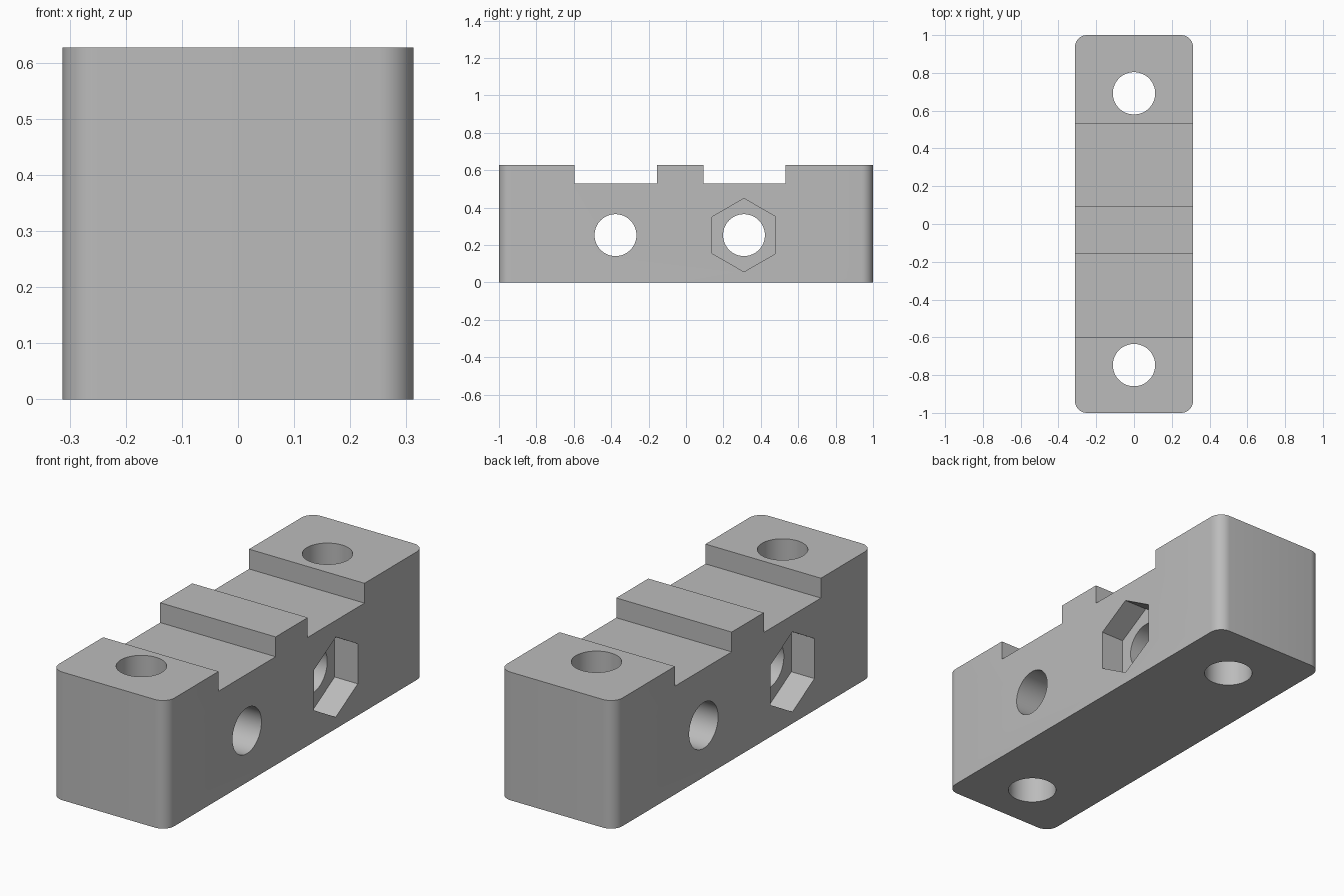
import bpy
import math
from mathutils import Matrix, Vector

if "Cube" in bpy.data.objects:
    bpy.data.objects.remove(bpy.data.objects["Cube"])

WIDTH, LENGTH, HEIGHT = 0.625, 2.0, 0.627
CORNER = 0.0625
GROOVE_FLOOR = 0.53
GROOVES = [(-0.597, -0.155), (0.093, 0.532)]
BORE = 0.112
BORE_Z = 0.253
HEX_RADIUS, HEX_DEPTH = 0.196, 0.125

grey = bpy.data.materials.new("plain_grey")
grey.use_nodes = True
grey.diffuse_color = (0.5, 0.5, 0.5, 1)
grey.node_tree.nodes["Principled BSDF"].inputs["Base Color"].default_value = (0.5, 0.5, 0.5, 1)


def box(name, size, centre):
    bpy.ops.mesh.primitive_cube_add(size=1, location=centre)
    ob = bpy.context.object
    ob.name = name
    ob.data.transform(Matrix.Diagonal(Vector((*size, 1))))
    ob.data.materials.append(grey)
    return ob


def prism(name, sides, radius, depth, centre, axis):
    """Cylinder or hexagon along x or z; a hexagon along x has points up and down."""
    bpy.ops.mesh.primitive_cylinder_add(vertices=sides, radius=radius, depth=depth, location=centre)
    ob = bpy.context.object
    ob.name = name
    if axis == "x":
        ob.data.transform(Matrix.Rotation(math.pi / 2, 4, "Z"))
        ob.data.transform(Matrix.Rotation(math.pi / 2, 4, "Y"))
    ob.data.materials.append(grey)
    return ob


# Block with rounded upright edges
block = box("clamp_block", (WIDTH, LENGTH, HEIGHT), (0, 0, HEIGHT / 2))
weights = block.data.attributes.new("bevel_weight_edge", "FLOAT", "EDGE")
for edge in block.data.edges:
    a, b = (block.data.vertices[i].co for i in edge.vertices)
    weights.data[edge.index].value = 1.0 if abs(a.z - b.z) > 0.1 else 0.0
rounding = block.modifiers.new("rounded_corners", "BEVEL")
rounding.limit_method = "WEIGHT"
rounding.width = CORNER
rounding.segments = 8

cutters = []

# Cross grooves in the top
for start, end in GROOVES:
    cutters.append(box("groove_cutter", (1, end - start, 0.4),
                       (0, (start + end) / 2, GROOVE_FLOOR + 0.2)))

# Upright mounting holes
for y in (-0.747, 0.692):
    cutters.append(prism("mounting_hole_cutter", 64, BORE, 2, (0, y, 0.3), "z"))

# Cross bolt holes, each with a hexagonal nut pocket on opposite sides
for y, side in ((-0.377, -1), (0.31, 1)):
    cutters.append(prism("bolt_hole_cutter", 64, BORE, 2, (0, y, BORE_Z), "x"))
    inner = WIDTH / 2 - HEX_DEPTH
    cutters.append(prism("nut_pocket_cutter", 6, HEX_RADIUS, 0.4,
                         (side * (inner + 0.2), y, BORE_Z), "x"))

for cutter in cutters:
    cut = block.modifiers.new(cutter.name, "BOOLEAN")
    cut.operation = "DIFFERENCE"
    cut.solver = "EXACT"
    cut.object = cutter
    cutter.hide_render = True

# Apply the cuts, then clear away the cutters
bpy.ops.object.select_all(action="DESELECT")
block.select_set(True)
bpy.context.view_layer.objects.active = block
for name in [m.name for m in block.modifiers]:
    bpy.ops.object.modifier_apply(modifier=name)
for cutter in cutters:
    bpy.data.objects.remove(cutter)

bpy.ops.object.shade_smooth_by_angle(angle=math.radians(30))
